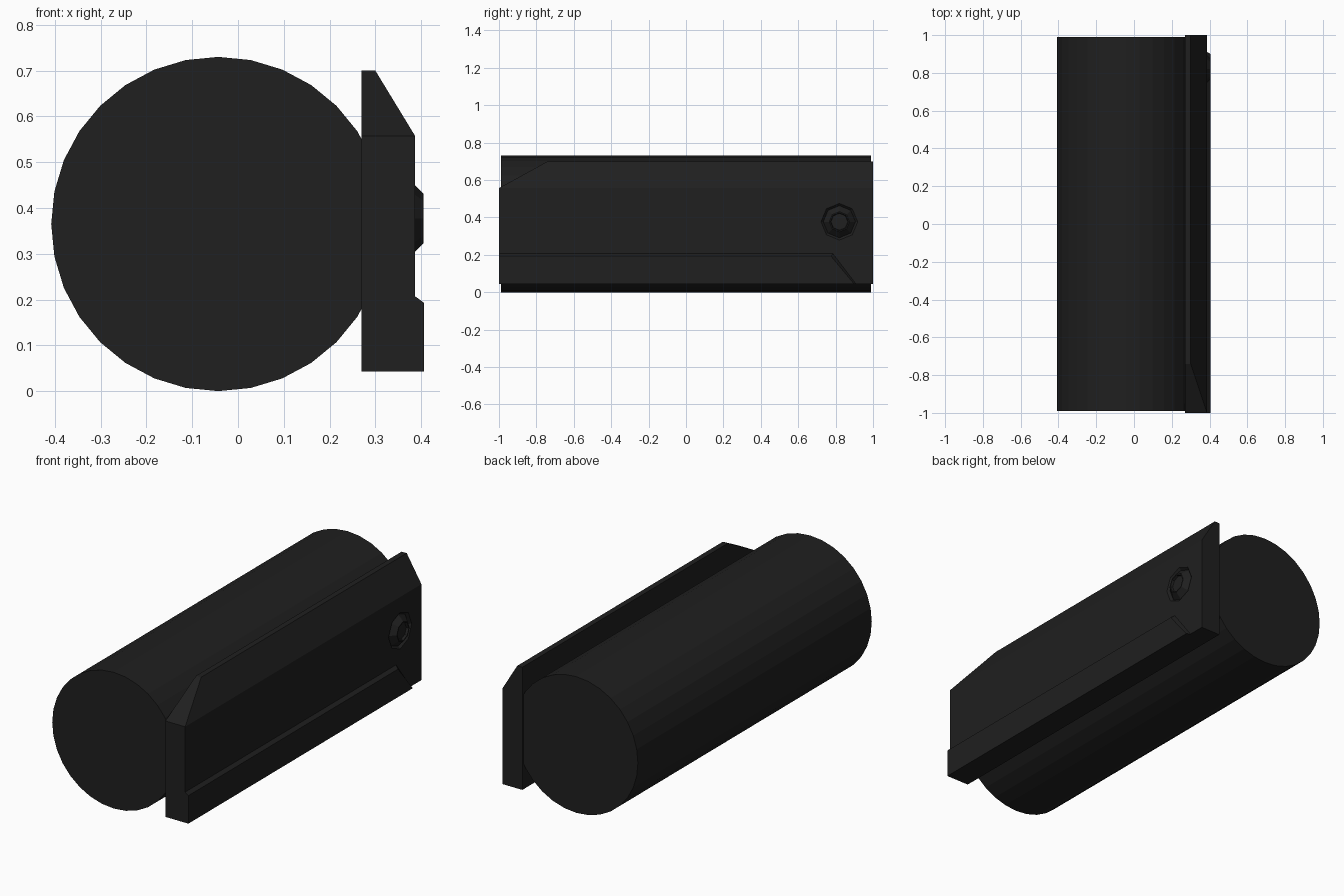
import bpy, bmesh
from math import cos, sin, tau
from mathutils import Vector

if "Cube" in bpy.data.objects:
    bpy.data.objects.remove(bpy.data.objects["Cube"])

dark = bpy.data.materials.new("dark_metal")
dark.diffuse_color = (0.014, 0.014, 0.014, 1)
dark.use_nodes = True
dark.node_tree.nodes["Principled BSDF"].inputs["Base Color"].default_value = dark.diffuse_color


def finish(name, bm):
    bmesh.ops.recalc_face_normals(bm, faces=bm.faces)
    me = bpy.data.meshes.new(name)
    bm.to_mesh(me)
    bm.free()
    me.materials.append(dark)
    ob = bpy.data.objects.new(name, me)
    bpy.context.collection.objects.link(ob)
    return ob


def loft(name, rings, finish_now=True):
    """Skin matching rings of points and cap both ends."""
    bm = bmesh.new()
    vs = [[bm.verts.new(p) for p in r] for r in rings]
    n = len(rings[0])
    for a, b in zip(vs, vs[1:]):
        for i in range(n):
            j = (i + 1) % n
            bm.faces.new((a[i], a[j], b[j], b[i]))
    bm.faces.new(vs[0])
    bm.faces.new(vs[-1])
    return finish(name, bm) if finish_now else bm


def circle_x(x, r, y=0.82, z=0.377, n=8):
    return [(x, y + r * cos(tau * i / n), z + r * sin(tau * i / n)) for i in range(n)]


# Main 32-sided barrel
loft("barrel", [[(-0.043 + 0.365 * cos(tau * i / 32), y, 0.365 + 0.365 * sin(tau * i / 32))
                 for i in range(32)] for y in (-0.99, 0.99)])

# Side plate with sloped top, front upper corner cut away
profile = [(0.27, 0.043), (0.387, 0.043), (0.387, 0.557), (0.30, 0.70), (0.27, 0.70)]
bm = loft("side_plate", [[(x, y, z) for x, z in profile] for y in (-1, 1)], False)
a, b, c = Vector((0.27, -0.74, 0.70)), Vector((0.30, -0.74, 0.70)), Vector((0.387, -1, 0.557))
normal = (b - a).cross(c - a)
if normal.z < 0:
    normal.negate()
cut = bmesh.ops.bisect_plane(bm, geom=bm.verts[:] + bm.edges[:] + bm.faces[:], dist=1e-5,
                             plane_co=a, plane_no=normal, clear_outer=True)
edges = [e for e in bm.edges if e.is_boundary]
bmesh.ops.holes_fill(bm, edges=edges, sides=0)
plate = finish("side_plate", bm)

# Countersink around the bolt
cutter = loft("countersink_cutter", [circle_x(0.374, 0.086), circle_x(0.387, 0.098),
                                     circle_x(0.42, 0.128)])
cutter.hide_render = True
cutter.hide_viewport = True
mod = plate.modifiers.new("countersink", 'BOOLEAN')
mod.operation = 'DIFFERENCE'
mod.solver = 'EXACT'
mod.object = cutter

# Bolt head with a shallow socket
loft("bolt", [circle_x(0.365, 0.086), circle_x(0.374, 0.086), circle_x(0.405, 0.054),
              circle_x(0.405, 0.048), circle_x(0.392, 0.045)])

# Lower rail with bevelled top and slanted rear end
inner = [(-1, 0.043), (0.91, 0.043), (0.785, 0.207), (-1, 0.207)]
outer = [(-1, 0.043), (0.90, 0.043), (0.775, 0.193), (-1, 0.193)]
loft("lower_rail", [[(x, y, z) for y, z in pts]
                    for x, pts in ((0.38, inner), (0.387, inner), (0.406, outer))])
